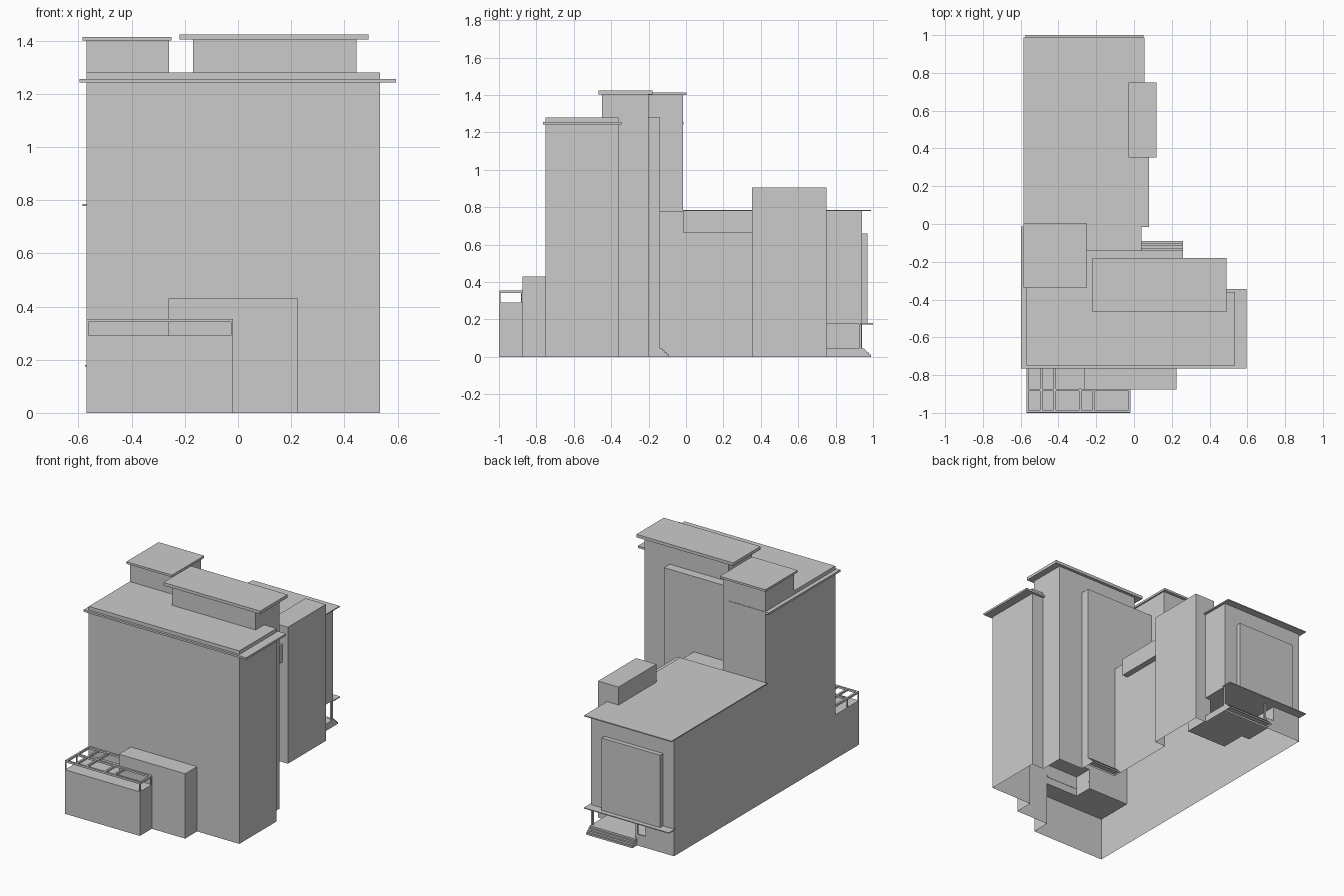
import bpy, bmesh

if "Cube" in bpy.data.objects:
    bpy.data.objects.remove(bpy.data.objects["Cube"])


def box(name, x0, x1, y0, y1, z0, z1):
    """Axis-aligned box from its limits."""
    me = bpy.data.meshes.new(name)
    bm = bmesh.new()
    bmesh.ops.create_cube(bm, size=1)
    for v in bm.verts:
        v.co = ((x0 + x1) / 2 + v.co.x * (x1 - x0),
                (y0 + y1) / 2 + v.co.y * (y1 - y0),
                (z0 + z1) / 2 + v.co.z * (z1 - z0))
    bm.to_mesh(me)
    bm.free()
    ob = bpy.data.objects.new(name, me)
    bpy.context.collection.objects.link(ob)
    return ob


def combine(target, limits, operation):
    """Add or cut a box on the target, leaving no helper behind."""
    tool = box("tool", *limits)
    mod = target.modifiers.new("bool", 'BOOLEAN')
    mod.operation = operation
    mod.solver = 'EXACT'
    mod.object = tool
    bpy.context.view_layer.objects.active = target
    bpy.ops.object.modifier_apply(modifier=mod.name)
    bpy.data.objects.remove(tool)


def open_bottom(ob):
    """Remove the faces that lie on the ground."""
    bm = bmesh.new()
    bm.from_mesh(ob.data)
    bm.normal_update()
    faces = [f for f in bm.faces
             if f.normal.z < -0.9 and f.calc_center_median().z < 0.001]
    bmesh.ops.delete(bm, geom=faces, context='FACES')
    bm.to_mesh(ob.data)
    bm.free()


# House walls: one merged shell
house = box("house_walls", -.57, .535, -.75, -.36, 0, 1.28)
for part in [
    (-.57, .26, -.40, -.14, 0, 1.28),     # rear panel of the tall block
    (-.17, .445, -.45, -.20, 0, 1.405),   # stair block
    (-.57, -.26, -.32, -.017, 0, 1.402),  # rear left tower
    (-.57, .04, -.20, .94, 0, .78),       # back wing
    (-.57, -.02, -1, -.70, 0, .292),      # low front block
    (-.262, .225, -.875, -.70, 0, .43),   # middle front block
    (-.10, .08, -.017, .40, .665, .782),  # side overhang
    (-.49, -.06, .90, .97, .178, .66),    # rear bay
]:
    combine(house, part, 'UNION')

# Recessed rear porch
for cut in [
    (-.30, 0, .53, .80, .045, .175),
    (-.30, .20, .75, 1.1, .045, .175),
    (-.36, -.28, .70, .93, .045, .175),
    (-.36, -.28, .90, 1.1, .075, .175),
]:
    combine(house, cut, 'DIFFERENCE')

# Chimney-like side block
combine(house, (-.03, .12, .352, .75, .175, .905), 'UNION')
combine(house, (.0, .12, .352, .75, 0, .30), 'UNION')
open_bottom(house)

# Flat roofs
box("stair_roof", -.22, .49, -.467, -.18, 1.404, 1.424)
box("tower_roof", -.585, -.25, -.335, .003, 1.40, 1.414)
box("wing_roof", -.585, .055, -.017, .988, .779, .786)
box("porch_roof", -.575, .05, .93, 1.0, .174, .18)

# Cornice around the tall block
cornice = box("cornice", -.597, .595, -.765, -.345, 1.243, 1.256)
combine(cornice, (-.597, -.30, -.40, -.014, 1.243, 1.256), 'UNION')

# Porch posts
for i, x in enumerate((-.30, .028)):
    box(f"porch_post_{i}", x, x + .012, .925, .938, .044, .176)

# Rear and side steps
for name, x0, x1, y in (("rear_step", -.30, .04, .938), ("side_step", .04, .26, -.142)):
    for i in range(4):
        open_bottom(box(f"{name}_{i}", x0, x1, y, y + .052 - i * .012,
                        i * .0115, (i + 1) * .0115))

# Pergola over the low front block
T, Z0, Z1 = .012, .341, .354
for i, (x, y_end) in enumerate([(-.57, -.75), (-.497, -.75), (-.425, -.75),
                                (-.29, -.87), (-.22, -.87), (-.03, -.87)]):
    box(f"pergola_bar_{i}", x, x + T, -.998, y_end, Z0, Z1)
for i, (y, x_end) in enumerate([(-.998, -.018), (-.885, -.018), (-.762, -.26)]):
    box(f"pergola_rail_{i}", -.57, x_end, y, y + T, Z0, Z1)
for i, (x, y) in enumerate([(-.57, -.998), (-.026, -.998), (-.57, -.883), (-.026, -.883)]):
    box(f"pergola_post_{i}", x, x + .007, y, y + .007, .29, .345)
